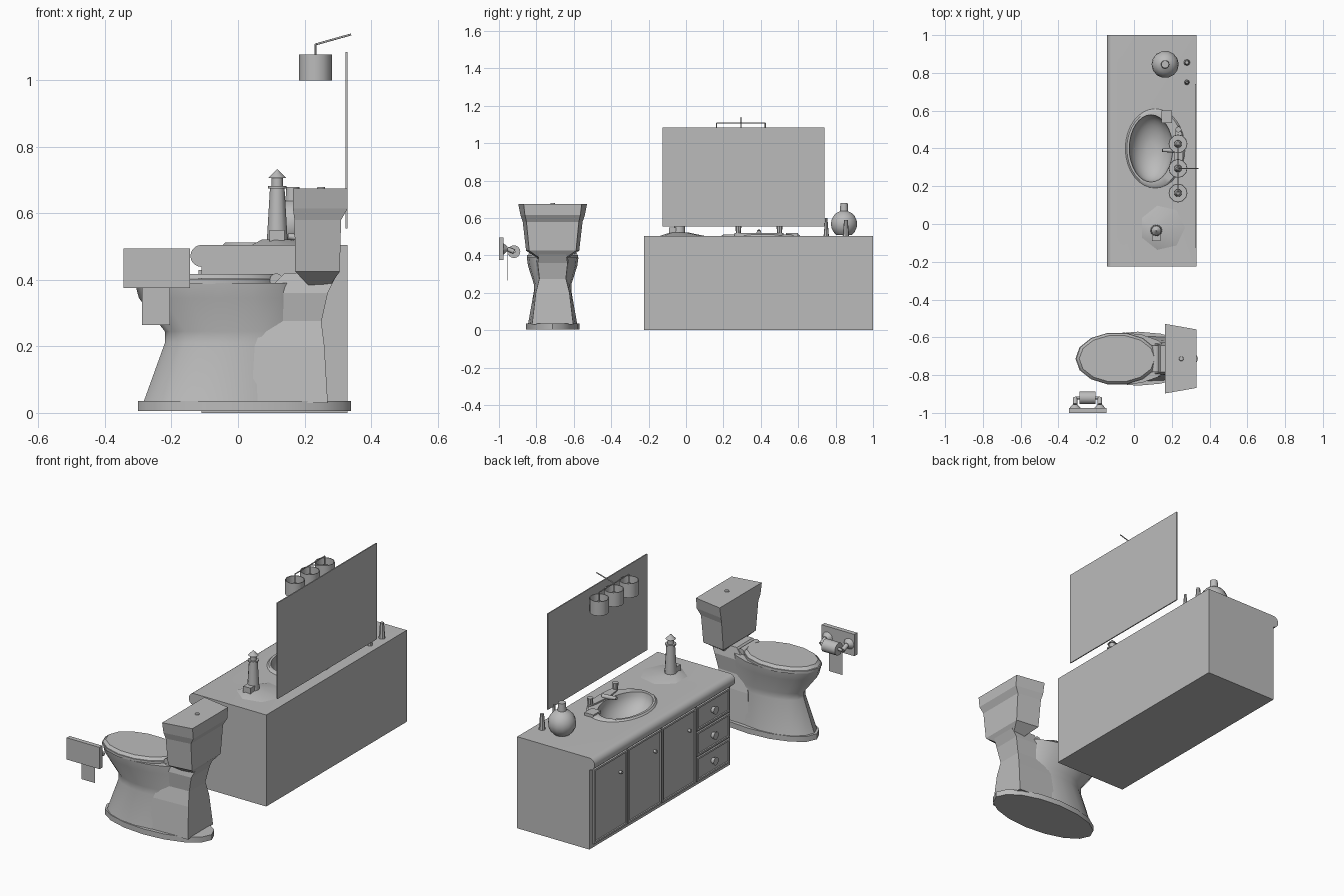
import bpy, bmesh
from math import sin, cos, pi, radians
from mathutils import Vector

default_cube = bpy.data.objects.get("Cube")
if default_cube:
    bpy.data.objects.remove(default_cube)

shade = (0.5, 0.5, 0.5, 1)
grey = bpy.data.materials.new("plain grey")
grey.use_nodes = True
grey.diffuse_color = shade
grey.node_tree.nodes["Principled BSDF"].inputs["Base Color"].default_value = shade


def finish(name, bm, smooth):
    bmesh.ops.recalc_face_normals(bm, faces=bm.faces)
    mesh = bpy.data.meshes.new(name)
    bm.to_mesh(mesh)
    bm.free()
    part = bpy.data.objects.new(name, mesh)
    bpy.context.collection.objects.link(part)
    mesh.materials.append(grey)
    if smooth:
        bpy.ops.object.select_all(action='DESELECT')
        part.select_set(True)
        bpy.context.view_layer.objects.active = part
        bpy.ops.object.shade_smooth_by_angle(angle=radians(40))
    return part


def oval(center, z, length, width, sides=16):
    turns = [2 * pi * i / sides for i in range(sides)]
    return [(center[0] + length * cos(t), center[1] + width * sin(t), z) for t in turns]


def rect(left, right, front, back, z):
    return [(left, front, z), (right, front, z), (right, back, z), (left, back, z)]


def loft(name, rings, smooth=False, bottom=True):
    bm = bmesh.new()
    loops = [[bm.verts.new(point) for point in ring] for ring in rings]
    for lower, upper in zip(loops, loops[1:]):
        for i in range(len(lower)):
            bm.faces.new((lower[i - 1], lower[i], upper[i], upper[i - 1]))
    if bottom:
        bm.faces.new(loops[0])
    bm.faces.new(loops[-1])
    return finish(name, bm, smooth)


def box(name, left, right, front, back, low, high):
    return loft(name, [rect(left, right, front, back, z) for z in (low, high)])


def lathe(name, center, profile, sides=12):
    return loft(name, [oval(center, z, r, r, sides) for r, z in profile], True)


def rod(name, start, end, radius, end_radius=None, sides=12):
    start, end = Vector(start), Vector(end)
    turn = (end - start).to_track_quat('Z', 'Y')
    tips = ((start, radius), (end, end_radius or radius))
    loft(name, [[tip + turn @ Vector(point) for point in oval((0, 0), 0, r, r, sides)]
                for tip, r in tips], True)


def panel(name, near, far, low, high):
    """Raised plate on the cabinet front with a sunken middle."""
    part = box(name, face - 0.009, face, near, far, low, high)
    bm = bmesh.new()
    bm.from_mesh(part.data)
    bm.faces.ensure_lookup_table()
    front = min(bm.faces, key=lambda f: f.calc_center_median().x)
    bmesh.ops.inset_region(bm, faces=[front], thickness=0.014)
    bmesh.ops.inset_region(bm, faces=[front], thickness=0.003)
    bmesh.ops.translate(bm, verts=front.verts, vec=(0.005, 0, 0))
    bm.to_mesh(part.data)
    bm.free()


# Vanity cabinet with a rounded counter nose
top, back, face, near_end, far_end = 0.505, 0.33, -0.11, -0.225, 1
nose = 0.033
arc = [pi * i / 10 for i in range(11)]
side = [(back, 0), (back, top)]
side += [(face - nose * sin(t), top - nose + nose * cos(t)) for t in arc]
side += [(face, 0)]
vanity = loft("vanity", [[(x, y, z) for x, z in side] for y in (near_end, far_end)], True)

# Opening for the basin
basin_center = (0.1, 0.4)
cutter = loft("basin_cutter", [oval(basin_center, z, 0.13, 0.19, 32) for z in (0.38, 0.6)])
cutter.hide_render = True
cutter.hide_set(True)
opening = vanity.modifiers.new("basin opening", 'BOOLEAN')
opening.object = cutter
opening.operation = 'DIFFERENCE'

# Basin: raised rim, then a bowl that follows a quarter ellipse
rim = (0.112, 0.4)
bowl_center = (0.09, 0.4)
lip = top + 0.008
rings = [oval(rim, top, 0.158, 0.21, 32), oval(rim, lip, 0.15, 0.2, 32)]
for step in range(8):
    t = step * pi / 16
    rings.append(oval(bowl_center, lip - 0.11 * sin(t), 0.115 * cos(t), 0.178 * cos(t), 32))
loft("basin", rings, True, bottom=False)

# Doors and drawers
for i in range(3):
    near = 0.08 + 0.3 * i
    panel(f"door_{i + 1}", near, near + 0.29, 0.02, 0.43)
    knob_y = near + 0.06
    rod(f"door_knob_{i + 1}", (face, knob_y, 0.33), (face - 0.02, knob_y, 0.33), 0.008)
    low = 0.02 + 0.14 * i
    panel(f"drawer_{i + 1}", near_end + 0.01, 0.07, low, low + 0.13)
    knob = Vector((face, -0.07, low + 0.065))
    rod(f"drawer_knob_{i + 1}", knob, knob - Vector((0.025, 0, 0)), 0.014, 0.022)

# Mirror
box("mirror", back - 0.006, back, -0.125, 0.74, 0.555, 1.085)

# Hanging lamps: a shade open at the top, a bulb and a stem
lamp_x, bar_z, lamp_y, gap, wire = 0.233, 1.108, 0.294, 0.13, 0.003
for i in range(3):
    y = lamp_y + gap * (i - 1)
    spot = (lamp_x, y)
    lathe(f"lamp_shade_{i + 1}", spot, [(0.05, 1), (0.05, 1.078), (0.046, 1.078), (0.046, 1.002)])
    lathe(f"lamp_bulb_{i + 1}", spot, [(0.01, 1.002), (0.02, 1.03), (0.01, 1.06)])
    rod(f"lamp_stem_{i + 1}", (lamp_x, y, 1.05), (lamp_x, y, bar_z), wire)
rod("lamp_bar", (lamp_x, lamp_y - gap, bar_z), (lamp_x, lamp_y + gap, bar_z), wire)
rod("lamp_arm", (lamp_x, lamp_y, bar_z), (back + 0.01, lamp_y, bar_z + 0.03), wire)

# Faucet with a handle on each side
faucet_x, faucet_y = 0.235, 0.39
faucet = (faucet_x, faucet_y)
deck = top + 0.016
loft("faucet_base", [oval(faucet, z, 0.025, 0.13) for z in (top, deck)], True)
rod("faucet_spout", (faucet_x, faucet_y, deck), (0.15, faucet_y, deck + 0.01), 0.013, 0.009)
for name, sign in (("right", -1), ("left", 1)):
    y = faucet_y + sign * 0.11
    rod(f"faucet_handle_{name}", (faucet_x, y, top), (faucet_x, y, top + 0.05), 0.012, 0.016, 8)
box("soap_dish", 0.145, 0.2, 0.535, 0.6, top, deck)

# Round jar with a neck, and two bottles
jar = (0.165, 0.845)
bulge = 0.072
angles = [pi * i / 10 for i in range(2, 10)]
globe = [(bulge * sin(t), 0.568 - bulge * cos(t)) for t in angles]
lathe("round_jar", jar, globe + [(0.02, 0.68)], 14)
rod("small_bottle", (0.28, 0.855, top), (0.28, 0.855, 0.59), 0.017, 0.01, 8)
rod("thin_bottle", (0.28, 0.75, top), (0.28, 0.75, 0.6), 0.014, 0.006, 8)

# Lighthouse ornament on its rock
tower = (0.118, -0.035)
rock = (0.15, -0.02)
loft("rock", [oval(rock, top, 0.12, 0.12, 7), oval(tower, top + 0.017, 0.05, 0.05, 7)], True)
lathe("lighthouse_tower", tower, [(0.032, top), (0.022, 0.675)])
lathe("lighthouse_gallery", tower, [(0.028, 0.675), (0.028, 0.682)])
lathe("lighthouse_lantern", tower, [(0.017, 0.68), (0.017, 0.71)])
lathe("lighthouse_roof", tower, [(0.026, 0.707), (0.001, 0.733)])
box("keeper_house", 0.095, 0.14, -0.09, -0.05, top, 0.55)

# Toilet foot and waisted bowl, each ring given by height, front end and half width
mid = -0.713
foot = (0.02, mid)
loft("toilet_foot", [oval(foot, z, 0.32, 0.143) for z in (0.005, 0.035)], True)
rear = 0.2
rings = []
for z, front, half in ((0.03, -0.285, 0.132), (0.21, -0.22, 0.1), (0.245, -0.22, 0.1),
                       (0.345, -0.298, 0.132), (0.39, -0.31, 0.138)):
    rings.append(oval(((front + rear) / 2, mid), z, (rear - front) / 2, half))
loft("toilet_bowl", rings, True)


# Trapway, neck and tank are blocks centred on the toilet; the tank narrows to the wall
def block(name, sections):
    rings = []
    for z, front, rear, front_half, rear_half in sections:
        rings.append([(front, mid - front_half, z), (rear, mid - rear_half, z),
                      (rear, mid + rear_half, z), (front, mid + front_half, z)])
    loft(name, rings)


block("toilet_trapway", [(0.03, 0.04, 0.27, 0.12, 0.11), (0.2, 0.05, 0.26, 0.1, 0.09),
                         (0.28, 0.08, 0.25, 0.08, 0.07)])
block("toilet_neck", [(0.27, 0.08, 0.25, 0.08, 0.07), (0.36, 0.08, 0.27, 0.09, 0.08),
                      (0.42, 0.14, 0.3, 0.07, 0.07)])
block("toilet_tank", [(0.365, 0.23, 0.265, 0.05, 0.04), (0.425, 0.172, 0.306, 0.142, 0.125),
                      (0.58, 0.17, 0.31, 0.16, 0.14), (0.615, 0.165, back, 0.172, 0.148),
                      (0.675, 0.165, back, 0.184, 0.155)])
lathe("flush_button", (0.25, mid), [(0.014, 0.67), (0.011, 0.68)])

# Seat and lid
seat = (-0.09, mid)
loft("toilet_seat", [oval(seat, z, 0.22, 0.14, 14) for z in (0.388, 0.402)], True)
loft("toilet_lid", [oval(seat, 0.404, 0.215, 0.138, 14), oval(seat, 0.418, 0.2, 0.125, 14)], True)
rod("lid_hinge", (0.115, mid - 0.07, 0.4), (0.115, mid + 0.07, 0.4), 0.02)

# Paper holder, roll and hanging sheet
box("paper_plate", -0.345, -0.145, -1, -0.975, 0.375, 0.495)
left, right, roll_y, roll_z, roll_radius = -0.288, -0.205, -0.92, 0.42, 0.034
for name, x in (("right", left - 0.024), ("left", right + 0.024)):
    rod(f"paper_bracket_{name}", (x, -0.975, 0.435), (x, -0.955, 0.435), 0.03, 0.012)
    rod(f"paper_arm_{name}", (x, -0.955, 0.435), (x, roll_y, roll_z), 0.012)
rod("paper_spindle", (left - 0.024, roll_y, roll_z), (right + 0.024, roll_y, roll_z), 0.008)
rod("paper_roll", (left, roll_y, roll_z), (right, roll_y, roll_z), roll_radius, sides=16)
sheet_y = roll_y - roll_radius
box("paper_sheet", left, right, sheet_y, sheet_y + 0.002, 0.265, roll_z)
